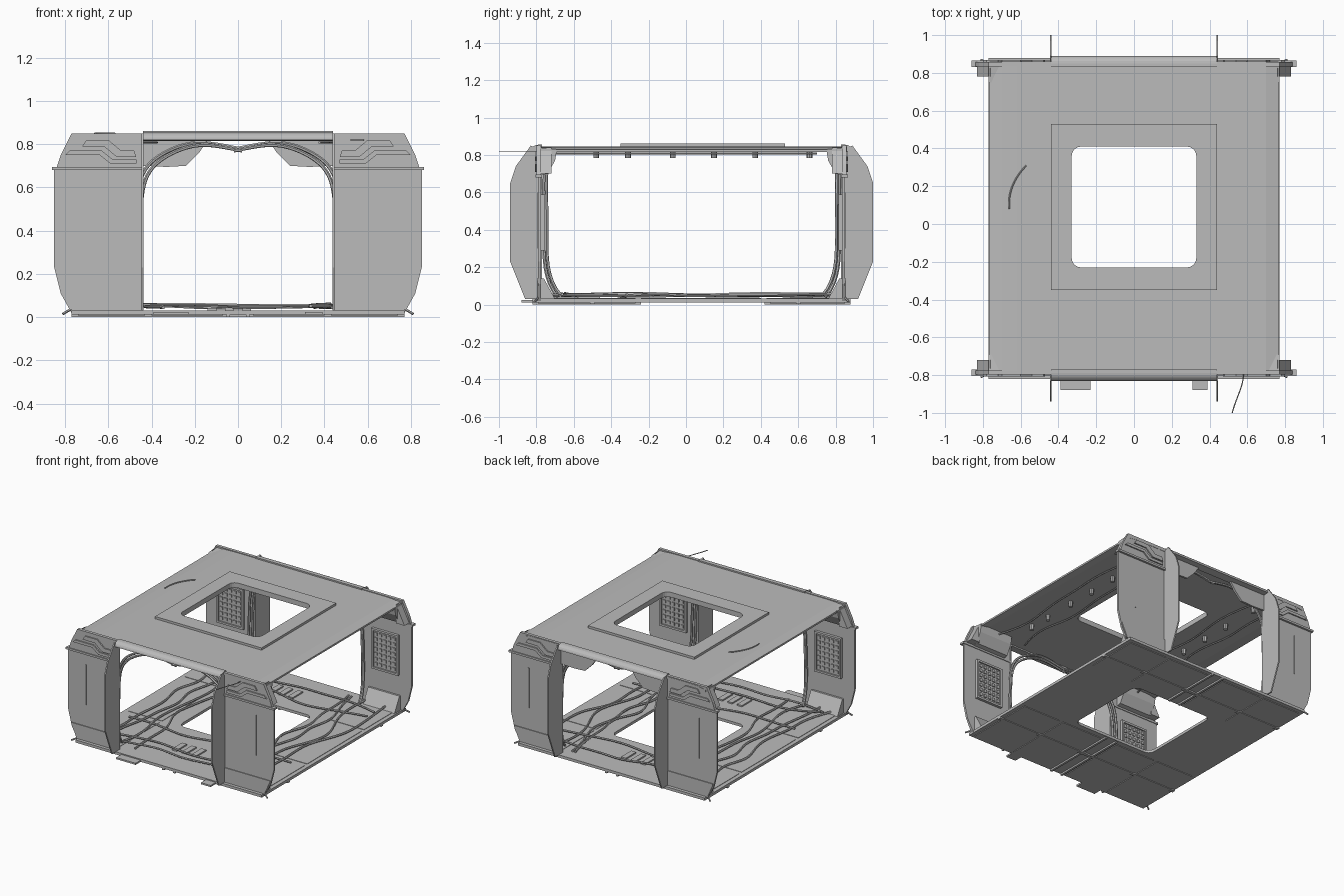
import bpy, bmesh, math, random
from mathutils import Vector

random.seed(4)
if "Cube" in bpy.data.objects:
    bpy.data.objects.remove(bpy.data.objects["Cube"])

MID = 0.03            # centre of the shell along y
HOLE = (-0.33, 0.33, -0.23, 0.41)


def material(name, rgb):
    m = bpy.data.materials.new(name)
    m.use_nodes = True
    m.diffuse_color = (*rgb, 1)
    m.node_tree.nodes["Principled BSDF"].inputs["Base Color"].default_value = (*rgb, 1)
    return m


grey = material("hull_grey", (0.5, 0.5, 0.5))


def finish(name, bm):
    bmesh.ops.recalc_face_normals(bm, faces=bm.faces)
    me = bpy.data.meshes.new(name)
    bm.to_mesh(me)
    bm.free()
    me.materials.append(grey)
    ob = bpy.data.objects.new(name, me)
    bpy.context.collection.objects.link(ob)
    return ob


def prism(name, pts, axis, lo, hi, place=lambda p: p):
    """Extrude a 2D outline along one axis, then place every point."""
    bm = bmesh.new()

    def at(p, d):
        q = list(p)
        q.insert("xyz".index(axis), d)
        return bm.verts.new(place(Vector(q)))
    a, b = [at(p, lo) for p in pts], [at(p, hi) for p in pts]
    bm.faces.new(a)
    bm.faces.new(b)
    for i in range(len(pts)):
        j = (i + 1) % len(pts)
        bm.faces.new((a[i], a[j], b[j], b[i]))
    return finish(name, bm)


def box(name, x0, x1, y0, y1, z0, z1, place=lambda p: p):
    return prism(name, [(x0, y0), (x1, y0), (x1, y1), (x0, y1)], "z", z0, z1, place)


def rounded(x0, x1, y0, y1, r, n=5):
    pts = []
    for k, (cx, cy) in enumerate([(x1 - r, y1 - r), (x0 + r, y1 - r), (x0 + r, y0 + r), (x1 - r, y0 + r)]):
        for i in range(n + 1):
            t = math.pi / 2 * (k + i / n)
            pts.append((cx + r * math.cos(t), cy + r * math.sin(t)))
    return pts


def cut_hatch(ob):
    cutter = prism("hatch_cutter", rounded(*HOLE, 0.05), "z", -0.5, 1.5)
    cutter.hide_render = True
    mod = ob.modifiers.new("hatch", "BOOLEAN")
    mod.operation, mod.solver, mod.object = "DIFFERENCE", "EXACT", cutter
    bpy.context.view_layer.objects.active = ob
    bpy.ops.object.modifier_apply(modifier=mod.name)
    bpy.data.objects.remove(cutter)


def cable(name, pts, r=0.006):
    cu = bpy.data.curves.new(name, "CURVE")
    cu.dimensions = "3D"
    cu.bevel_depth, cu.bevel_resolution, cu.resolution_u = r, 1, 6
    cu.use_fill_caps = True
    sp = cu.splines.new("NURBS")
    sp.points.add(len(pts) - 1)
    for p, co in zip(sp.points, pts):
        p.co = (*co, 1)
    sp.use_endpoint_u, sp.order_u = True, min(4, len(pts))
    cu.materials.append(grey)
    ob = bpy.data.objects.new(name, cu)
    bpy.context.collection.objects.link(ob)
    bpy.ops.object.select_all(action="DESELECT")
    ob.select_set(True)
    bpy.context.view_layer.objects.active = ob
    bpy.ops.object.convert(target="MESH")
    bpy.ops.object.shade_smooth_by_angle()


# Roof with softly dropped side edges, and the raised hatch frame
half = [(0.62, 0.845), (0.70, 0.842), (0.765, 0.828), (0.765, 0.815), (0.70, 0.825)]
section = half + [(-x, z) for x, z in reversed(half)]
cut_hatch(prism("roof", section, "y", -0.79, 0.86))
cut_hatch(box("roof_hatch_frame", -0.44, 0.44, -0.35, 0.53, 0.835, 0.862))

# Floor, its ribs and panels below
cut_hatch(box("floor", -0.77, 0.77, -0.82, 0.88, 0.012, 0.032))
for y0, y1 in [(-0.82, -0.24), (0.42, 0.88)]:
    for x in (-0.045, 0.045):
        box("floor_rib_long", x - 0.008, x + 0.008, y0, y1, 0, 0.014)
    for s in (-1, 1):
        for x0, x1 in [(0.07, 0.4), (0.43, 0.74)]:
            box("under_panel", *sorted((s * x0, s * x1)), y0 + 0.03, y1 - 0.03, 0.007, 0.014)
for y in (-0.5, 0.6):
    box("floor_rib_cross", -0.77, 0.77, y - 0.012, y + 0.012, 0.002, 0.014)
for x0, x1 in [(-0.39, -0.23), (0.31, 0.39)]:
    box("floor_tab", x0, x1, -0.88, -0.8, 0.012, 0.024)

# Floor top plates and connector slots
for s in (-1, 1):
    for y0, y1 in [(-0.78, -0.27), (-0.24, 0.4), (0.43, 0.84)]:
        box("floor_plate", *sorted((s * 0.46, s * 0.74)), y0, y1, 0.03, 0.035)
for y in (-0.52, 0.62):
    for i in range(3):
        x = -0.12 + i * 0.08
        box("floor_slot", x - 0.02, x + 0.02, y - 0.06, y + 0.06, 0.03, 0.042)

# Four corner pillars, mirrored from one quarter
panel = [(0.44, 0.02), (0.77, 0.02), (0.82, 0.11), (0.85, 0.23), (0.85, 0.68), (0.44, 0.68)]
lower = [(0.44, 0.02), (0.77, 0.02), (0.82, 0.13), (0.82, 0.14), (0.44, 0.14)]
cap = [(0.44, 0.69), (0.84, 0.69), (0.82, 0.75), (0.77, 0.85), (0.44, 0.85)]
flank = [(0.80, 0.03), (0.89, 0.03), (0.97, 0.23), (0.97, 0.65), (0.94, 0.74), (0.86, 0.85), (0.80, 0.82)]
bars = [[(0.47, 0.74), (0.56, 0.74), (0.62, 0.79), (0.72, 0.79), (0.70, 0.82), (0.60, 0.82), (0.54, 0.77), (0.48, 0.77)],
        [(0.47, 0.71), (0.59, 0.71), (0.64, 0.75), (0.80, 0.75), (0.78, 0.77), (0.63, 0.77), (0.58, 0.73), (0.47, 0.73)]]
for sx in (-1, 1):
    for sy in (-1, 1):
        def put(p):
            return Vector((p.x * sx, MID + p.y * sy, p.z))
        prism("pillar_panel", panel, "y", 0.805, 0.82, put)
        prism("pillar_lower_plate", lower, "y", 0.81, 0.826, put)
        prism("pillar_cap", cap, "y", 0.805, 0.828, put)
        for b in bars:
            prism("cap_bar", b, "y", 0.82, 0.837, put)
        prism("pillar_flank", flank, "x", 0.436, 0.446, put)
        box("pillar_ledge", 0.44, 0.86, 0.80, 0.835, 0.68, 0.695, put)
        box("pillar_seam", 0.70, 0.706, 0.81, 0.824, 0.3, 0.6, put)
        # Gussets inside the top and bottom corners
        prism("upper_gusset", [(0.815, 0.69), (0.77, 0.70), (0.73, 0.77), (0.72, 0.83), (0.815, 0.84)],
              "x", 0.50, 0.77, put)
        prism("gusset_wing", [(0.76, 0.84), (0.80, 0.76), (0.83, 0.70), (0.76, 0.70)], "y", 0.75, 0.81, put)
        prism("lower_gusset", [(0.815, 0.03), (0.73, 0.03), (0.79, 0.14), (0.815, 0.14)], "x", 0.5, 0.76, put)
        # Inner screen with a grid of studs
        box("screen_back", 0.53, 0.75, 0.795, 0.81, 0.29, 0.59, put)
        for x in (0.53, 0.735):
            box("screen_rail", x, x + 0.015, 0.785, 0.80, 0.29, 0.59, put)
        for z in (0.29, 0.575):
            box("screen_rail", 0.53, 0.75, 0.785, 0.80, z, z + 0.015, put)
        for i in range(5):
            for j in range(7):
                x, z = 0.565 + i * 0.037, 0.33 + j * 0.037
                box("screen_stud", x - 0.011, x + 0.011, 0.788, 0.797, z - 0.011, z + 0.011, put)
        # Cable running up the inside and over the doorway
        up = [(0.5, 0.70, 0.05), (0.48, 0.78, 0.14), (0.47, 0.77, 0.4), (0.47, 0.78, 0.66),
              (0.36, 0.77, 0.76), (0.2, 0.77, 0.82), (0.1, 0.77, 0.80), (0, 0.77, 0.78)]
        for k in range(2):
            cable("pillar_cable", [put(Vector((x - 0.02 * k, y + 0.015 * k, z - 0.01 * k))) for x, y, z in up], 0.009)
        cable("corner_antenna", [put(Vector(p)) for p in [(0.75, 0.81, 0.05), (0.81, 0.84, 0.015)]], 0.006)

# Doorway lintels and rear header gussets
for sy in (-1, 1):
    arc = [(MID + sy * (0.82 + 0.04 * math.sin(t * math.pi / 10)), 0.82 + 0.035 * math.cos(t * math.pi / 10))
           for t in range(6)]
    prism("door_lintel", arc + [(MID + sy * 0.8, 0.815), (MID + sy * 0.8, 0.855)], "x", -0.44, 0.44)
for s in (-1, 1):
    pts = [(0.44, 0.82), (0.14, 0.82), (0.18, 0.76), (0.24, 0.70), (0.33, 0.695), (0.44, 0.70)]
    prism("rear_header_gusset", [(s * x, z) for x, z in pts], "y", 0.835, 0.85)

# Loose cables on the floor, kept around the hatch
for s in (-1, 1):
    for x0 in (0.38, 0.44, 0.54, 0.62):
        pts = [(s * (x0 + random.uniform(-0.07, 0.08)), -0.72 + i * 0.19, 0.042 + random.uniform(0, 0.02))
               for i in range(9)]
        cable("floor_cable", pts, 0.008)
for y0 in (-0.68, -0.62, -0.36, 0.54, 0.7):
    pts = [(-0.66 + i * 0.22, y0 + random.uniform(-0.06, 0.06), 0.042 + random.uniform(0, 0.02)) for i in range(7)]
    cable("floor_cross_cable", pts, 0.007)

# Ceiling cables held by hanging studs
for s in (-1, 1):
    for x0 in (0.4, 0.58):
        pts = [(s * (x0 + random.uniform(-0.04, 0.06)), -0.7 + i * 0.2, 0.808) for i in range(8)]
        cable("ceiling_cable", pts)
    for y in (-0.48, -0.31, -0.07, 0.15, 0.37, 0.66):
        prism("ceiling_stud", rounded(s * 0.5 - 0.015, s * 0.5 + 0.015, y - 0.015, y + 0.015, 0.015, 2),
              "z", 0.785, 0.83)

# Loose wires on the roof and at the front
cable("roof_wire", [(-0.66, 0.08, 0.85), (-0.67, 0.17, 0.85), (-0.63, 0.25, 0.85), (-0.57, 0.31, 0.85)], 0.004)
cable("front_wire", [(0.58, -0.79, 0.82), (0.58, -0.86, 0.82), (0.54, -0.92, 0.82), (0.52, -1.0, 0.82)], 0.003)
